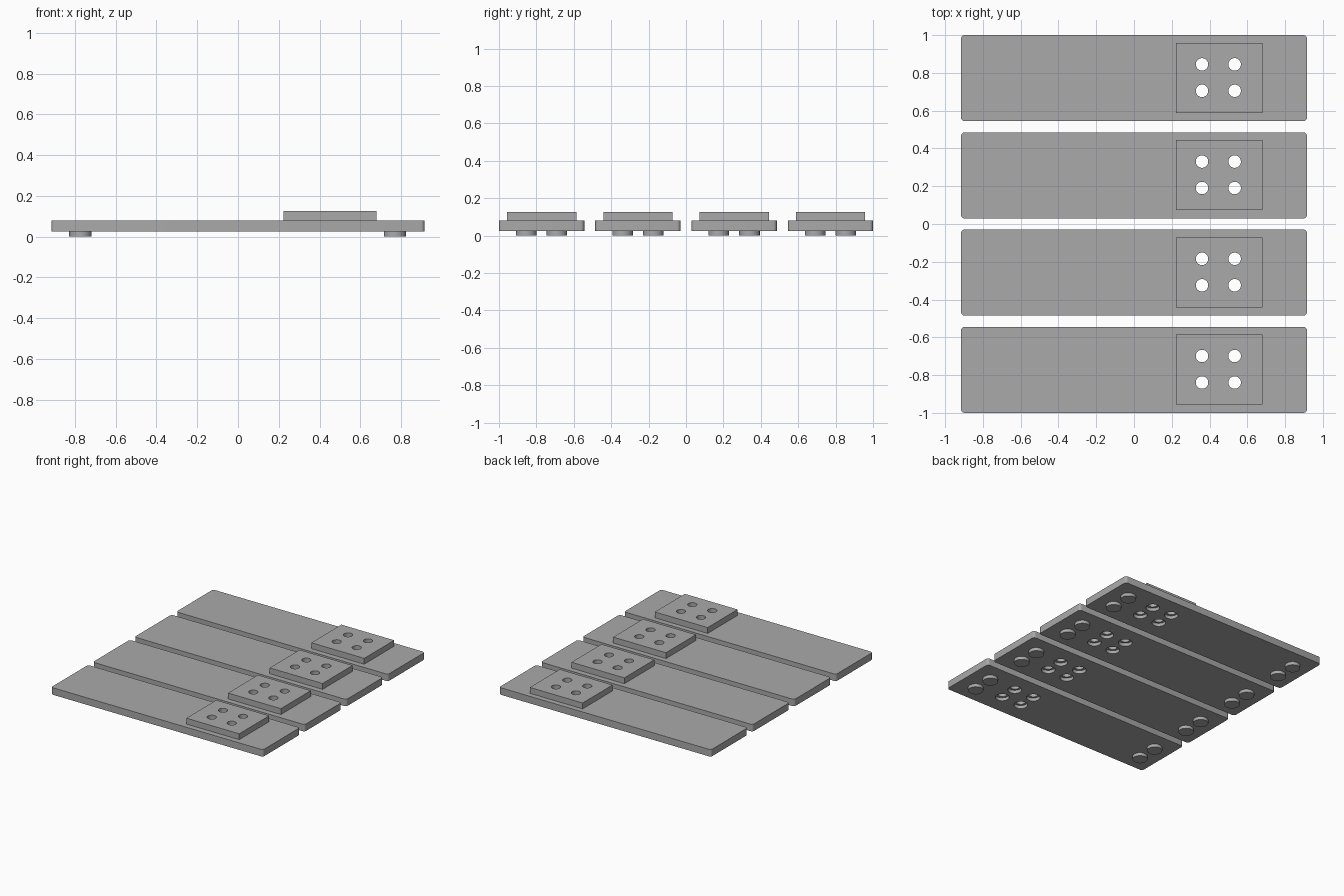
import bpy, bmesh
from mathutils import Matrix

if "Cube" in bpy.data.objects:
    bpy.data.objects.remove(bpy.data.objects["Cube"])

grey = bpy.data.materials.new("mid_grey")
grey.diffuse_color = (0.4, 0.4, 0.4, 1)
grey.use_nodes = True
grey.node_tree.nodes["Principled BSDF"].inputs["Base Color"].default_value = grey.diffuse_color

PLANK_Z, PLANK_TOP, PAD_TOP = 0.025, 0.08, 0.126
HOLES = [(x, y) for x in (0.36, 0.533) for y in (-0.067, 0.073)]
FEET = [(x, y) for x in (-0.773, 0.77) for y in (-0.082, 0.082)]


def make(name, bm):
    mesh = bpy.data.meshes.new(name)
    bm.to_mesh(mesh)
    bm.free()
    mesh.materials.append(grey)
    ob = bpy.data.objects.new(name, mesh)
    bpy.context.collection.objects.link(ob)
    return ob


def box(name, x0, x1, y0, y1, z0, z1, radius=0):
    bm = bmesh.new()
    bmesh.ops.create_cube(bm, size=1, matrix=Matrix.Translation(
        ((x0 + x1) / 2, (y0 + y1) / 2, (z0 + z1) / 2))
        @ Matrix.Diagonal((x1 - x0, y1 - y0, z1 - z0, 1)))
    if radius:  # round the upright corners only
        upright = [e for e in bm.edges
                   if abs(e.verts[0].co.z - e.verts[1].co.z) > 0.01]
        bmesh.ops.bevel(bm, geom=upright, offset=radius, segments=5,
                        profile=0.5, affect='EDGES')
    return make(name, bm)


def cylinders(name, spots, cy, r, z0, z1):
    bm = bmesh.new()
    for x, y in spots:
        bmesh.ops.create_cone(bm, cap_ends=True, segments=40, radius1=r,
                              radius2=r, depth=z1 - z0,
                              matrix=Matrix.Translation((x, cy + y, (z0 + z1) / 2)))
    return make(name, bm)


def cut(ob, cutter):
    mod = ob.modifiers.new("holes", 'BOOLEAN')
    mod.operation, mod.solver, mod.object = 'DIFFERENCE', 'EXACT', cutter
    cutter.hide_render = True
    cutter.hide_set(True)


def smooth(ob):
    bpy.ops.object.select_all(action='DESELECT')
    ob.select_set(True)
    bpy.context.view_layer.objects.active = ob
    bpy.ops.object.shade_smooth_by_angle(angle=0.6)


for i in range(4):
    cy = -0.772 + i * 0.5147
    # long board with rounded corners
    plank = box(f"plank_{i}", -0.916, 0.916, cy - 0.228, cy + 0.228,
                PLANK_Z, PLANK_TOP, 0.02)
    # raised mounting pad
    pad = box(f"pad_{i}", 0.223, 0.68, cy - 0.184, cy + 0.186, PLANK_TOP, PAD_TOP)
    # round feet
    feet = cylinders(f"feet_{i}", FEET, cy, 0.055, 0, PLANK_Z)
    # screw holes, wider on the underside
    drill = cylinders(f"drill_cutter_{i}", HOLES, cy, 0.033, -0.1, 0.3)
    recess = cylinders(f"recess_cutter_{i}", HOLES, cy, 0.05, -0.1, 0.05)
    for ob in (plank, pad, feet):
        smooth(ob)
    cut(plank, recess)
    cut(plank, drill)
    cut(pad, drill)
